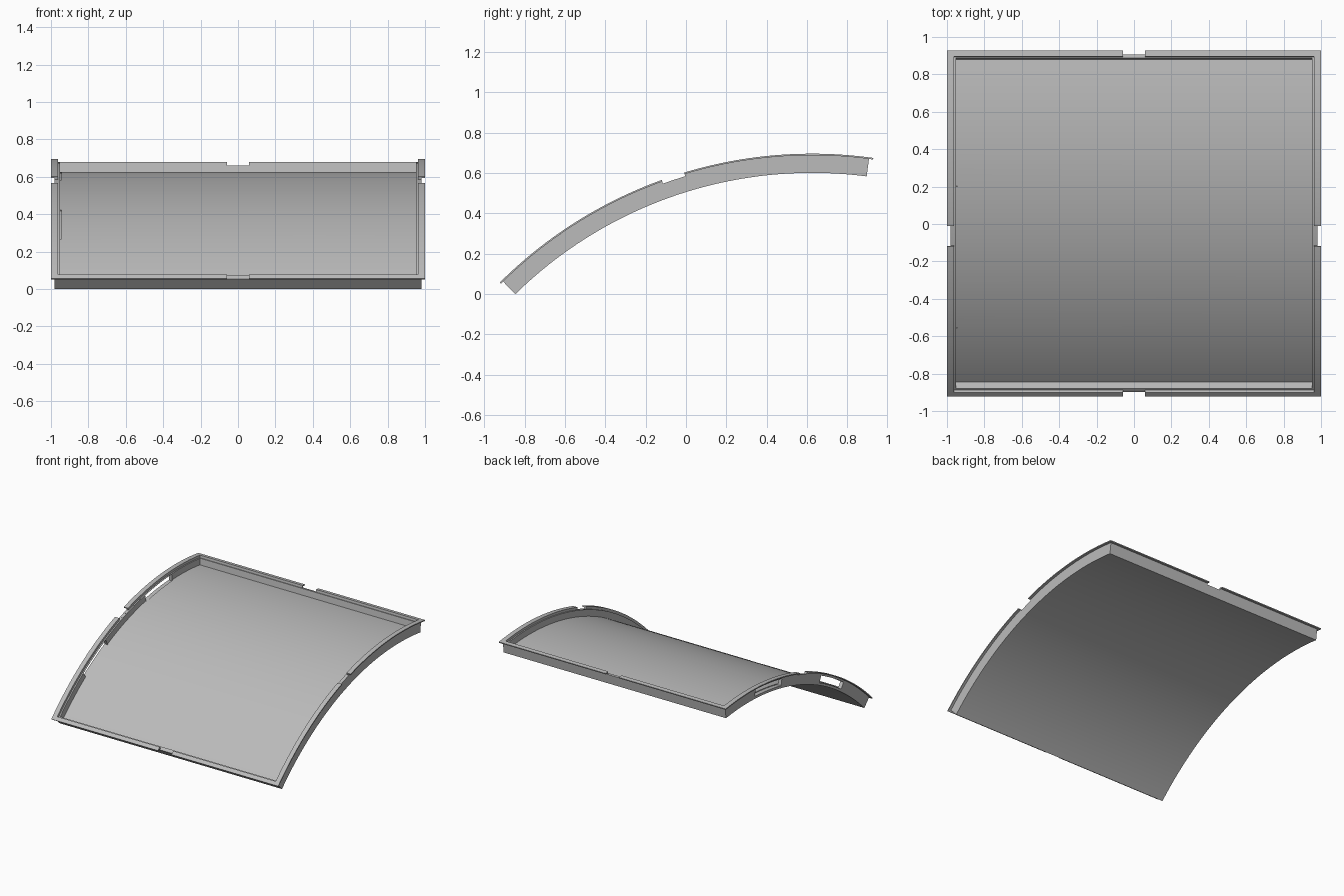
import bpy
import bmesh
from math import sin, cos, radians

cube = bpy.data.objects.get("Cube")
if cube:
    bpy.data.objects.remove(cube, do_unlink=True)

# Centre of the arc that every part bends around
CY, CZ = 0.625, -1.499

grey = bpy.data.materials.new("plain grey")
grey.use_nodes = True
grey.diffuse_color = (0.5, 0.5, 0.5, 1)
grey.node_tree.nodes["Principled BSDF"].inputs["Base Color"].default_value = (0.5, 0.5, 0.5, 1)


def arc_block(name, x0, x1, r0, r1, a0, a1, steps=52):
    """Box bent along the arc; angles in degrees, growing towards the front."""
    bm = bmesh.new()
    rings = []
    for i in range(steps + 1):
        a = radians(a0 + (a1 - a0) * i / steps)
        rings.append([bm.verts.new((x, CY - r * sin(a), CZ + r * cos(a)))
                      for x, r in ((x0, r0), (x1, r0), (x1, r1), (x0, r1))])
    for p, q in zip(rings, rings[1:]):
        for k in range(4):
            m = (k + 1) % 4
            bm.faces.new((p[k], p[m], q[m], q[k]))
    bm.faces.new(rings[0])
    bm.faces.new(rings[-1])
    bmesh.ops.recalc_face_normals(bm, faces=bm.faces)
    mesh = bpy.data.meshes.new(name)
    bm.to_mesh(mesh)
    bm.free()
    mesh.materials.append(grey)
    obj = bpy.data.objects.new(name, mesh)
    bpy.context.collection.objects.link(obj)
    return obj


def carve(obj, *cuts):
    """Cut bent boxes out of a part, then smooth its curved faces."""
    bpy.ops.object.select_all(action='DESELECT')
    bpy.context.view_layer.objects.active = obj
    obj.select_set(True)
    for cut in cuts:
        cutter = arc_block("cutter", *cut)
        cutter.hide_render = True
        mod = obj.modifiers.new("cut", 'BOOLEAN')
        mod.operation = 'DIFFERENCE'
        mod.solver = 'EXACT'
        mod.object = cutter
        bpy.ops.object.modifier_apply(modifier=mod.name)
        bpy.data.objects.remove(cutter, do_unlink=True)
    bpy.ops.object.shade_smooth_by_angle(angle=radians(30))


# Gaps in the rim: one at the middle of each edge
side_notch = (-1.1, 1.1, 2.176, 2.3, 16.8, 19.85, 4)
end_notch = (-0.06, 0.06, 2.176, 2.3, -12, 50)
# Opening above the inner ledge
opening = (-0.963, 0.963, 2.175, 2.3, -7.1, 44.05)

# Curved tray: floor, walls, inner ledge and two windows in the right wall
tray = arc_block("curved_tray", -0.98, 0.98, 2.10, 2.187, -7.4, 44.45)
carve(tray,
      (-0.953, 0.953, 2.125, 2.3, -6.9, 43.75),
      opening, side_notch, end_notch,
      (-1.1, -0.945, 2.119, 2.172, 2.6, 11.5, 10),
      (-1.1, -0.945, 2.119, 2.172, 25.3, 33.8, 10))

# Thin overhanging lip around the top of the walls
lip = arc_block("rim_lip", -1, 1, 2.187, 2.195, -7.95, 44.85)
carve(lip, opening, side_notch, end_notch)
